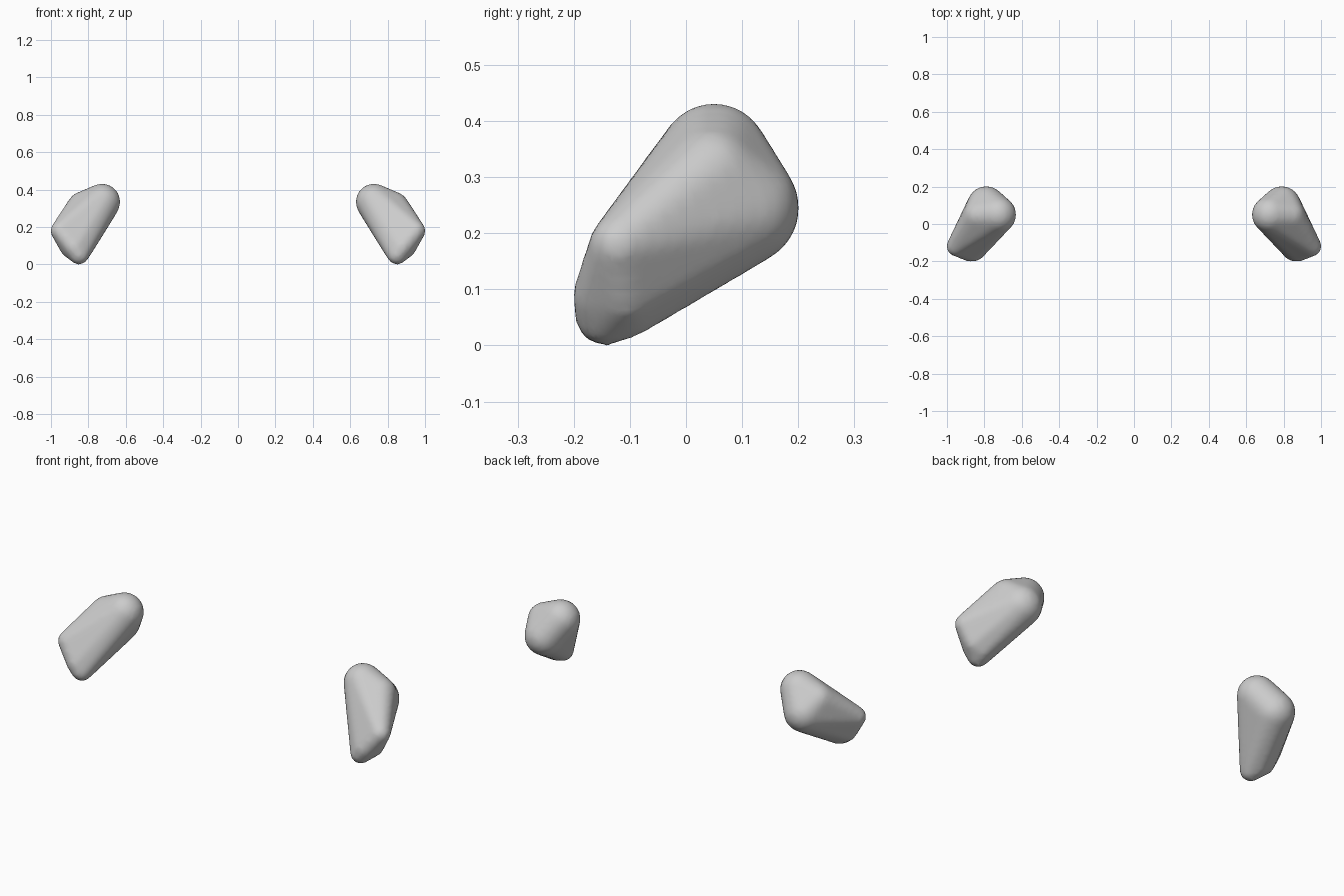
import bpy
import bmesh
from mathutils import Matrix, Vector

cube = bpy.data.objects.get("Cube")
if cube:
    bpy.data.objects.remove(cube, do_unlink=True)

# One plain grey for both stones
grey = bpy.data.materials.new("light grey")
grey.use_nodes = True
colour = (0.6, 0.6, 0.6, 1)
grey.diffuse_color = colour
grey.node_tree.nodes["Principled BSDF"].inputs["Base Color"].default_value = colour

# Rounded lobes of the stone: centre x, y, z and radius
LOBES = [
    (0.727, 0.05, 0.335, 0.098),    # upper inner end
    (0.79, 0.10, 0.245, 0.103),     # back
    (0.83, 0.045, 0.305, 0.085),    # upper outer shoulder
    (0.95, -0.12, 0.18, 0.053),     # outer corner
    (0.85, -0.145, 0.052, 0.053),   # foot
    (0.86, -0.10, 0.062, 0.047),    # underside
    (0.875, -0.145, 0.09, 0.057),   # front
    (0.90, -0.11, 0.09, 0.053),     # lower outer edge
]


def make_stone(name, side):
    """Wrap a skin around the lobes; side is 1 or -1 in x."""
    bm = bmesh.new()
    for x, y, z, r in LOBES:
        place = Matrix.Translation(Vector((side * x, y, z)))
        bmesh.ops.create_icosphere(bm, subdivisions=3, radius=r, matrix=place)
    hull = bmesh.ops.convex_hull(bm, input=bm.verts[:])
    spare = {v for v in hull["geom_interior"] if isinstance(v, bmesh.types.BMVert)}
    bmesh.ops.delete(bm, geom=list(spare), context="VERTS")
    bmesh.ops.recalc_face_normals(bm, faces=bm.faces[:])
    mesh = bpy.data.meshes.new(name)
    bm.to_mesh(mesh)
    bm.free()
    mesh.materials.append(grey)
    stone = bpy.data.objects.new(name, mesh)
    bpy.context.collection.objects.link(stone)

    # Even out the skin and soften it
    remesh = stone.modifiers.new("even_skin", "REMESH")
    remesh.mode = "VOXEL"
    remesh.voxel_size = 0.014
    remesh.use_smooth_shade = True
    soften = stone.modifiers.new("soften", "SMOOTH")
    soften.factor = 0.5
    soften.iterations = 4
    mesh.shade_smooth()


make_stone("left_stone", 1)
make_stone("right_stone", -1)
